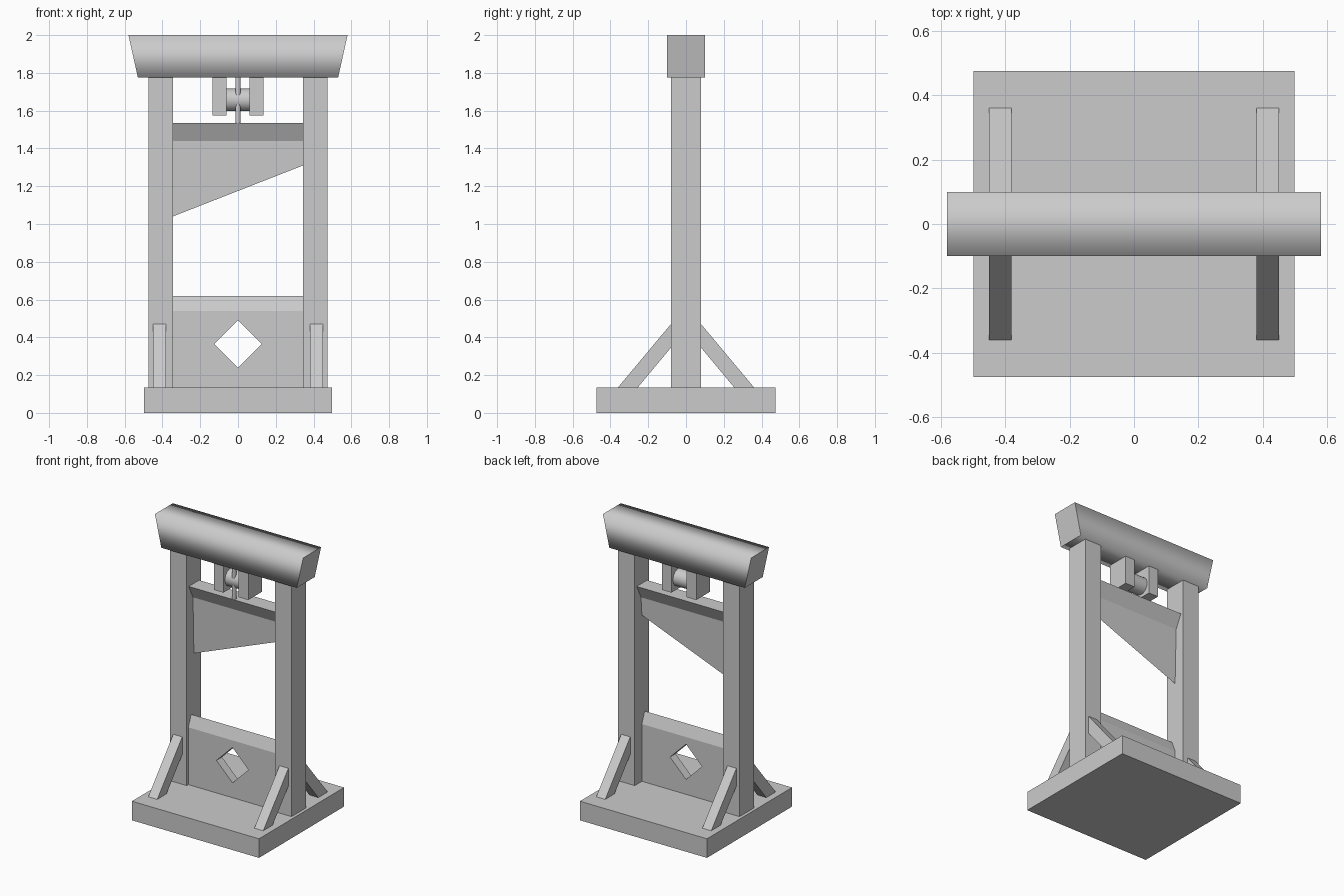
import bpy
import bmesh
import math

if "Cube" in bpy.data.objects:
    bpy.data.objects.remove(bpy.data.objects["Cube"], do_unlink=True)

grey = bpy.data.materials.new("plain_grey")
grey.use_nodes = True
COLOUR = (0.6, 0.6, 0.6, 1)
grey.diffuse_color = COLOUR
grey.node_tree.nodes["Principled BSDF"].inputs["Base Color"].default_value = COLOUR


def loft(name, start, end):
    """Solid between two matching end loops of 3D points."""
    bm = bmesh.new()
    a = [bm.verts.new(p) for p in start]
    b = [bm.verts.new(p) for p in end]
    bm.faces.new(a)
    bm.faces.new(b)
    for i in range(len(a)):
        j = (i + 1) % len(a)
        bm.faces.new((a[i], a[j], b[j], b[i]))
    bmesh.ops.recalc_face_normals(bm, faces=bm.faces)
    mesh = bpy.data.meshes.new(name)
    bm.to_mesh(mesh)
    bm.free()
    mesh.materials.append(grey)
    obj = bpy.data.objects.new(name, mesh)
    bpy.context.collection.objects.link(obj)
    return obj


def extrude_x(name, profile, x0, x1):
    """Solid from a y-z profile run along x."""
    return loft(name, [(x0, y, z) for y, z in profile],
                [(x1, y, z) for y, z in profile])


def rect(y, z0, z1):
    return [(-y, z0), (y, z0), (y, z1), (-y, z1)]


def cylinder(name, radius, depth, location, rotation=(0, 0, 0), sides=32):
    bpy.ops.mesh.primitive_cylinder_add(vertices=sides, radius=radius, depth=depth,
                                        location=location, rotation=rotation)
    obj = bpy.context.object
    obj.name = name
    obj.data.materials.append(grey)
    return obj


# Base slab
extrude_x("base", rect(0.475, 0, 0.135), -0.497, 0.497)

# Posts, diagonal braces and pulley cheeks on both sides
brace = [(0.36, 0.135), (0.08, 0.47), (0.08, 0.345), (0.255, 0.135)]
for side, s in (("left", 1), ("right", -1)):
    extrude_x(side + "_post", rect(0.08, 0.135, 1.775), s * 0.345, s * 0.475)
    extrude_x(side + "_pulley_cheek", rect(0.078, 1.575, 1.775), s * 0.06, s * 0.135)
    for end, d in (("front", -1), ("back", 1)):
        extrude_x(f"{side}_{end}_brace", [(d * y, z) for y, z in brace],
                  s * 0.38, s * 0.45)

# Flared top beam, long faces shaded as one rounded surface
beam = loft("top_beam",
            [(-0.53, -0.1, 1.775), (-0.53, 0.1, 1.775), (-0.58, 0.1, 2), (-0.58, -0.1, 2)],
            [(0.53, -0.1, 1.775), (0.53, 0.1, 1.775), (0.58, 0.1, 2), (0.58, -0.1, 2)])
for face in beam.data.polygons:
    face.use_smooth = abs(face.normal.x) < 0.5

# Slanted blade with a heavy top
def blade_section(x, tip):
    return [(x, -0.058, 1.535), (x, 0.058, 1.535), (x, 0.01, 1.44),
            (x, 0, tip), (x, -0.01, 1.44)]


loft("blade", blade_section(-0.345, 1.04), blade_section(0.345, 1.31))

# Neck board with ridged top and diamond hole
board = extrude_x("neck_board", [(-0.062, 0.135), (0, 0.135), (0, 0.54),
                                 (-0.031, 0.62), (-0.062, 0.54)], -0.345, 0.345)
cutter = cylinder("hole_cutter", 0.125, 0.4, (0, 0, 0.365), (math.pi / 2, 0, 0), 4)
cutter.hide_render = True
cut = board.modifiers.new("hole", "BOOLEAN")
cut.operation = "DIFFERENCE"
cut.solver = "EXACT"
cut.object = cutter
bpy.ops.object.select_all(action="DESELECT")
bpy.context.view_layer.objects.active = board
board.select_set(True)
bpy.ops.object.modifier_apply(modifier="hole")
bpy.data.objects.remove(cutter, do_unlink=True)

# Pulley spool and rope
cylinder("pulley_spool", 0.06, 0.12, (0, 0, 1.657), (0, math.pi / 2, 0))
bpy.ops.object.shade_smooth_by_angle(angle=math.radians(40))
cylinder("rope", 0.014, 0.24, (0, -0.042, 1.655), sides=12)
bpy.ops.object.shade_smooth_by_angle(angle=math.radians(40))
